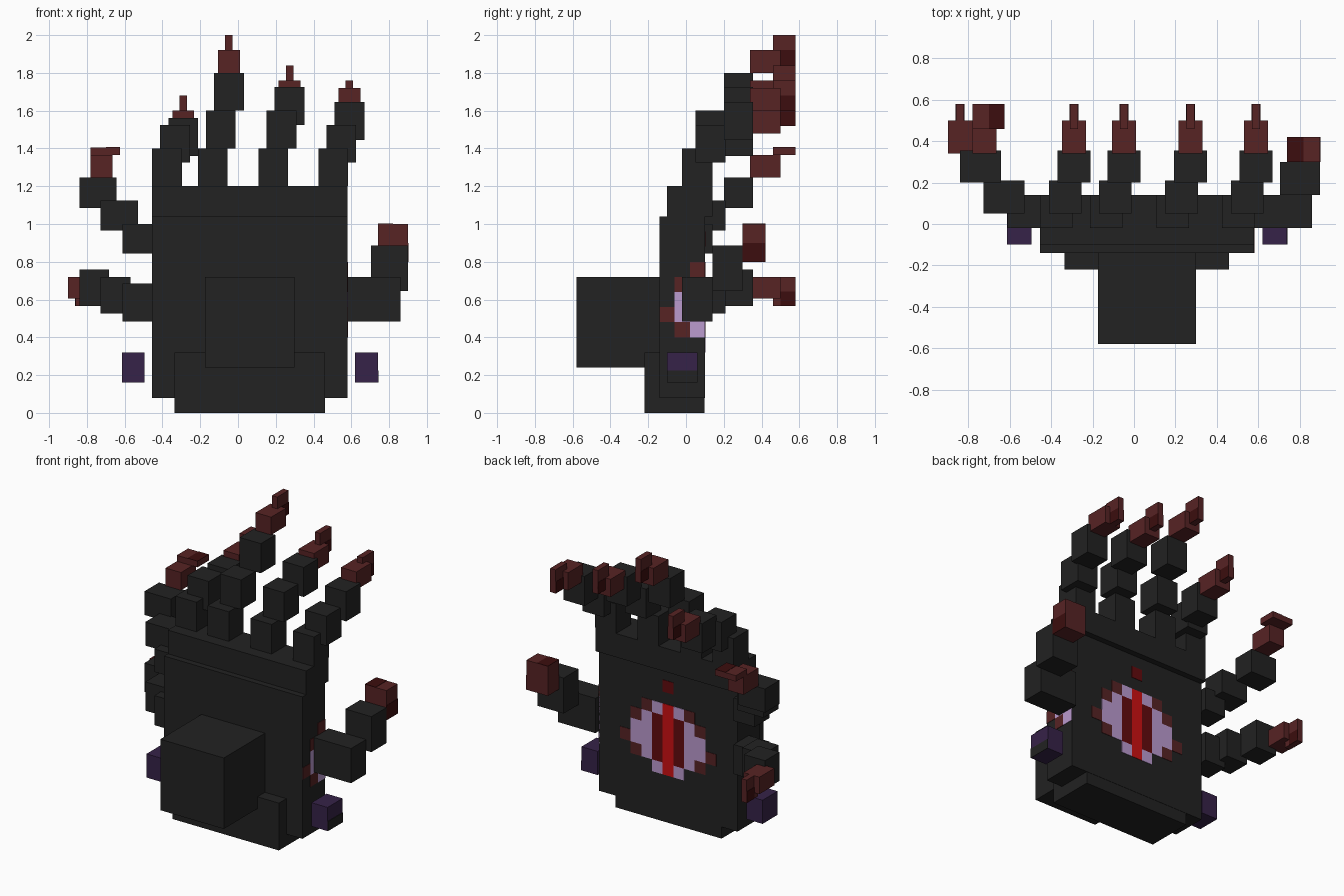
import bpy
import bmesh

cube = bpy.data.objects.get("Cube")
if cube:
    bpy.data.objects.remove(cube, do_unlink=True)


def material(name, rgb):
    """Flat colour from 0-255 display values."""
    lin = [((c / 255 + 0.055) / 1.055) ** 2.4 if c > 10 else c / 255 / 12.92 for c in rgb]
    m = bpy.data.materials.new(name)
    m.use_nodes = True
    m.diffuse_color = (*lin, 1)
    bsdf = m.node_tree.nodes["Principled BSDF"]
    bsdf.inputs["Base Color"].default_value = (*lin, 1)
    bsdf.inputs["Roughness"].default_value = 0.9
    return m


CHARCOAL = material("charcoal", (34, 34, 34))
MAROON = material("maroon", (87, 35, 36))
DEEP = material("deep maroon", (60, 13, 14))
IRIS = material("iris dark red", (98, 10, 13))
RED = material("pupil red", (205, 16, 18))
LILAC = material("lilac", (187, 155, 207))
PURPLE = material("dark purple", (54, 34, 72))


def boxes(name, mat, spans):
    """One mesh made of axis-aligned boxes, each (x0, x1, y0, y1, z0, z1)."""
    bm = bmesh.new()
    for x0, x1, y0, y1, z0, z1 in spans:
        verts = bmesh.ops.create_cube(bm, size=1)["verts"]
        for v in verts:
            v.co = (x1 if v.co.x > 0 else x0,
                    y1 if v.co.y > 0 else y0,
                    z1 if v.co.z > 0 else z0)
    mesh = bpy.data.meshes.new(name)
    bm.to_mesh(mesh)
    bm.free()
    mesh.materials.append(mat)
    ob = bpy.data.objects.new(name, mesh)
    bpy.context.collection.objects.link(ob)
    return ob


# Palm, wrist and the block on the front
boxes("palm", CHARCOAL, [(-0.455, 0.58, -0.14, 0.10, 0.08, 1.04)])
boxes("knuckle_slab", CHARCOAL, [(-0.455, 0.58, -0.10, 0.14, 1.04, 1.20)])
boxes("wrist", CHARCOAL, [(-0.335, 0.46, -0.22, 0.098, 0.0, 0.32)])
boxes("front_block", CHARCOAL, [(-0.175, 0.30, -0.58, -0.10, 0.24, 0.72)])

# Side studs, with a dark lower band on the outer left one
boxes("right_stud", PURPLE, [(-0.615, -0.495, -0.10, 0.06, 0.16, 0.32)])
boxes("left_stud", PURPLE, [(0.62, 0.74, -0.10, 0.06, 0.16, 0.32)])
boxes("left_stud_band", CHARCOAL, [(0.738, 0.743, -0.10, 0.06, 0.16, 0.225)])

# Segment depths shared by all fingers
SEG_Y = [(-0.02, 0.14), (0.05, 0.21), (0.20, 0.355)]
CLAW_Y, TIP_Y = (0.34, 0.50), (0.46, 0.58)


def tip_shade(name, x0, x1, z0, z1):
    """Dark plates on the lower outer half of a claw tip."""
    boxes(name, DEEP, [(x - 0.002, x + 0.002, 0.50, TIP_Y[1], z0, (z0 + z1) / 2)
                       for x in (x0, x1)])


# Upright fingers: base x, bottom of segments 2 and 3, claw bottom, tip bottom
UPRIGHT = {
    "outer_right_finger": (-0.455, 1.325, 1.36, 1.48, 1.52),
    "inner_right_finger": (-0.213, 1.40, 1.60, 1.80, 1.84),
    "inner_left_finger": (0.108, 1.40, 1.525, 1.64, 1.68),
    "outer_left_finger": (0.425, 1.325, 1.445, 1.60, 1.60),
}
for name, (x, z2, z3, zc, zt) in UPRIGHT.items():
    spans = [(x + 0.043 * i, x + 0.043 * i + 0.158, *SEG_Y[i], z, z + 0.2)
             for i, z in enumerate((1.20, z2, z3))]
    boxes(name, CHARCOAL, spans)
    mid = x + 0.165
    boxes(name + "_claw", MAROON, [(mid - 0.058, mid + 0.058, *CLAW_Y, zc, zc + 0.12)])
    boxes(name + "_claw_tip", MAROON, [(mid - 0.02, mid + 0.02, *TIP_Y, zt, zt + 0.16)])
    tip_shade(name + "_tip_shade", mid - 0.02, mid + 0.02, zt, zt + 0.16)

# Upper side finger
boxes("upper_side_finger", CHARCOAL, [
    (-0.612, -0.455, *SEG_Y[0], 0.845, 1.0),
    (-0.728, -0.53, *SEG_Y[1], 0.965, 1.125),
    (-0.84, -0.643, *SEG_Y[2], 1.085, 1.245)])
boxes("upper_side_claw", MAROON, [(-0.78, -0.665, *CLAW_Y, 1.245, 1.365)])
boxes("upper_side_claw_tip", MAROON, [(-0.78, -0.625, *TIP_Y, 1.365, 1.405)])
boxes("upper_side_tip_shade", DEEP, [(-0.70, -0.625, *TIP_Y, 1.403, 1.407)])

# Lower side finger
boxes("lower_side_finger", CHARCOAL, [
    (-0.612, -0.455, *SEG_Y[0], 0.485, 0.685),
    (-0.728, -0.568, *SEG_Y[1], 0.525, 0.72),
    (-0.84, -0.682, *SEG_Y[2], 0.565, 0.76)])
boxes("lower_side_claw", MAROON, [(-0.90, -0.78, *CLAW_Y, 0.605, 0.72)])
boxes("lower_side_claw_tip", MAROON, [(-0.86, -0.822, *TIP_Y, 0.565, 0.72)])
tip_shade("lower_side_tip_shade", -0.86, -0.822, 0.565, 0.72)

# Thumb
boxes("thumb", CHARCOAL, [
    (0.58, 0.86, -0.02, 0.14, 0.485, 0.72),
    (0.705, 0.90, 0.14, 0.30, 0.645, 0.885)])
boxes("thumb_claw", MAROON, [(0.74, 0.90, 0.30, 0.42, 0.80, 1.0)])
boxes("thumb_claw_shade", DEEP, [
    (0.898, 0.902, 0.30, 0.42, 0.80, 0.90),
    (0.74, 0.82, 0.30, 0.42, 0.998, 1.002)])

# Eye drawn as rows of square plates, from z = 0.96 downwards
EYE = ["....D....",
       ".........",
       "..MLRLM..",
       ".MLDRDLM.",
       ".LLDRDLL.",
       "MLLDRDLLM",
       ".MLDRDLM.",
       "...LRL..."]
KEYS = {"M": MAROON, "L": LILAC, "D": IRIS, "R": RED}
CELL = 0.08
for key, mat in KEYS.items():
    back, side = [], []
    for r, row in enumerate(EYE):
        top = 0.96 - r * CELL
        for c, ch in enumerate(row):
            if ch != key:
                continue
            x = 0.0625 + (4 - c + 0.5) * CELL
            back.append((x - CELL, x, 0.098, 0.103, top - CELL, top))
            # The left edge of the palm repeats the first three columns
            if c < 3:
                y = -0.14 + c * CELL
                side.append((0.578, 0.583, y, y + CELL, top - CELL, top))
    label = mat.name.replace(" ", "_")
    boxes("palm_eye_" + label, mat, back)
    if side:
        boxes("edge_eye_" + label, mat, side)
